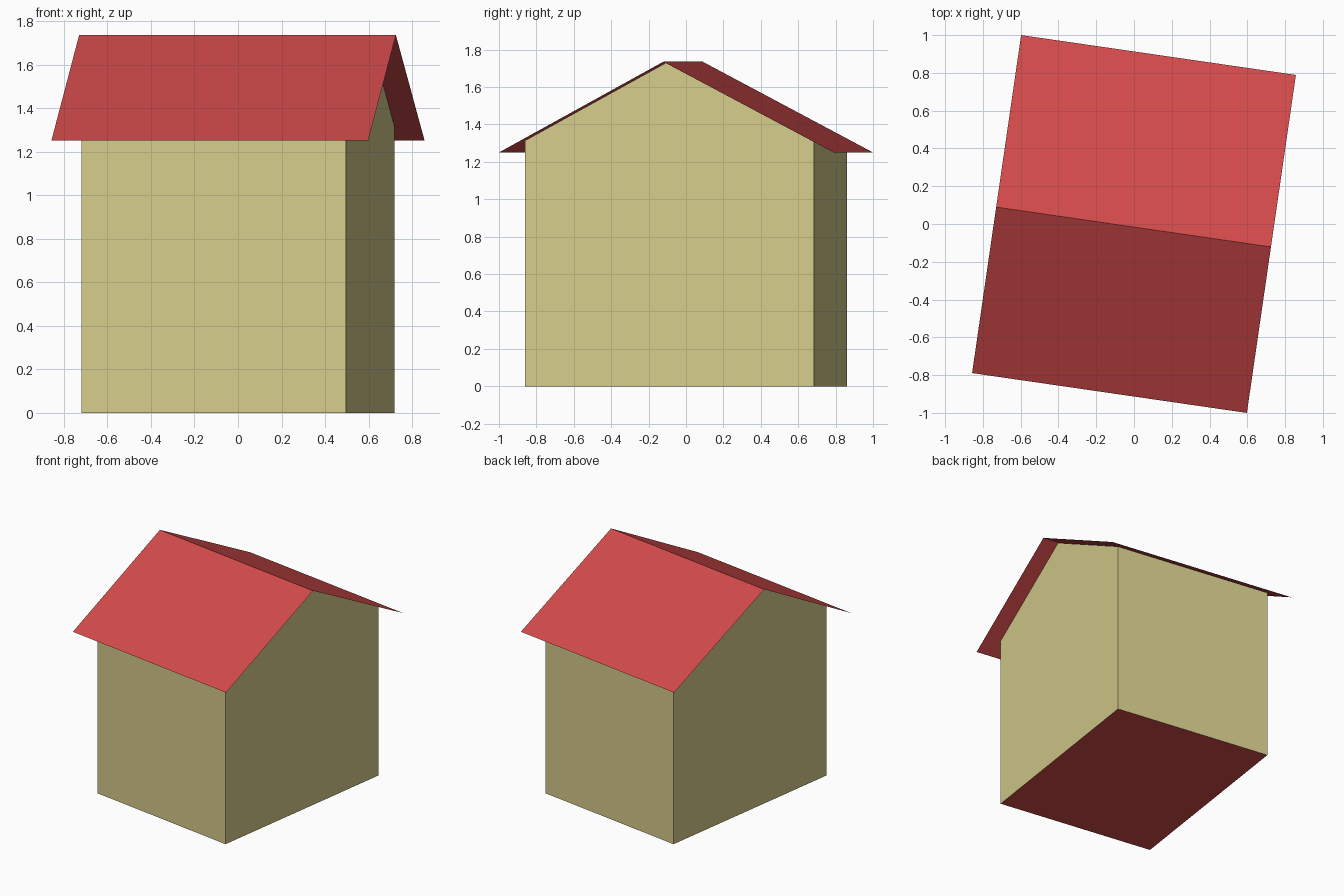
import bpy
import bmesh
import math

cube = bpy.data.objects.get("Cube")
if cube:
    bpy.data.objects.remove(cube, do_unlink=True)

TURN = math.radians(-8.25)      # the house stands slightly turned
RIDGE_Y, RIDGE_Z, EAVE_Z = -0.016, 1.735, 1.25
ROOF_X, ROOF_Y = 0.735, 0.904   # half sizes
WALL_X, WALL_Y = 0.614, 0.78


def material(name, color):
    mat = bpy.data.materials.new(name)
    mat.use_nodes = True
    mat.diffuse_color = color
    mat.node_tree.nodes["Principled BSDF"].inputs["Base Color"].default_value = color
    return mat


def roof_z(y):
    """Height of the roof sheet at depth y."""
    edge = ROOF_Y if y > RIDGE_Y else -ROOF_Y
    return RIDGE_Z + (EAVE_Z - RIDGE_Z) * (y - RIDGE_Y) / (edge - RIDGE_Y)


def profile_object(name, profile, half_width, mats, closed):
    """Sweep a (y, z) profile along x; closed profiles get end faces."""
    bm = bmesh.new()
    left, right = ([bm.verts.new((x, y, z)) for y, z in profile]
                   for x in (-half_width, half_width))
    count = len(profile)
    for i in range(count if closed else count - 1):
        j = (i + 1) % count
        bm.faces.new((left[i], right[i], right[j], left[j]))
    if closed:
        bm.faces.new(left)
        bm.faces.new(right[::-1])
    bmesh.ops.recalc_face_normals(bm, faces=bm.faces)
    for face in bm.faces:
        if not closed and face.normal.z < 0:
            face.normal_flip()
        # the floor takes the second colour
        if closed and face.normal.z < -0.9:
            face.material_index = 1
    mesh = bpy.data.meshes.new(name)
    bm.to_mesh(mesh)
    bm.free()
    for mat in mats:
        mesh.materials.append(mat)
    obj = bpy.data.objects.new(name, mesh)
    obj.rotation_euler.z = TURN
    bpy.context.collection.objects.link(obj)
    return obj


red = material("roof red", (0.645, 0.0685, 0.0685, 1))
khaki = material("wall khaki", (0.672, 0.604, 0.262, 1))

# Walls with gables, just beneath the roof sheet
gap = 0.004
wall_profile = [(-WALL_Y, 0), (WALL_Y, 0)]
wall_profile += [(y, roof_z(y) - gap) for y in (WALL_Y, RIDGE_Y, -WALL_Y)]
profile_object("walls", wall_profile, WALL_X, [khaki, red], True)

# Thin overhanging gable roof
roof_profile = [(y, roof_z(y)) for y in (-ROOF_Y, RIDGE_Y, ROOF_Y)]
profile_object("roof", roof_profile, ROOF_X, [red], False)
